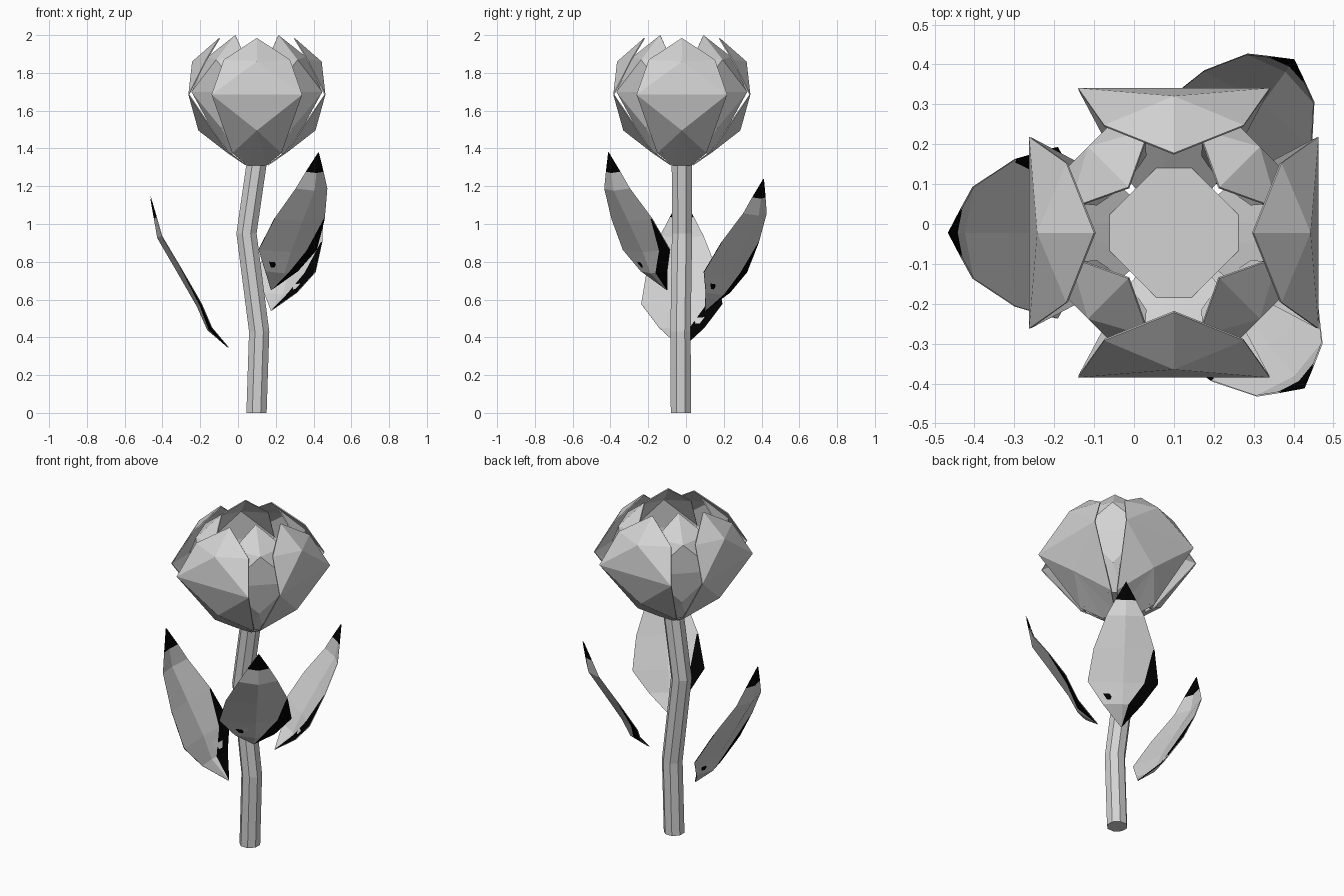
import bpy, math
from mathutils import Matrix, Vector

if "Cube" in bpy.data.objects:
    bpy.data.objects.remove(bpy.data.objects["Cube"])


def material(name, v):
    m = bpy.data.materials.new(name)
    m.diffuse_color = (v, v, v, 1)
    m.use_nodes = True
    m.node_tree.nodes["Principled BSDF"].inputs["Base Color"].default_value = m.diffuse_color
    return m


grey = material("light_grey", 0.65)
black = material("black", 0.0)
CX, CY = 0.1, -0.022  # bloom axis


def make(name, verts, faces):
    me = bpy.data.meshes.new(name)
    me.from_pydata([tuple(v) for v in verts], [], faces)
    me.materials.append(grey)
    ob = bpy.data.objects.new(name, me)
    bpy.context.collection.objects.link(ob)
    return ob


# Petals: local frame is (lateral, outward radius, height)
def petal(name, angle, base, low, mid_low, corner, mid_high, side, tip):
    pts = []
    for p in (base, low, corner, side):
        pts += [(-p[0], p[1], p[2]), p]
    pts += [(0, *mid_low), (0, *mid_high), (0, *tip)]
    faces = [(0, 1, 8), (0, 8, 2), (1, 3, 8), (2, 8, 4), (3, 5, 8), (4, 8, 5),
             (4, 5, 9), (4, 9, 6), (5, 7, 9), (6, 9, 10), (7, 10, 9)]
    m = Matrix.Translation((CX, CY, 0)) @ Matrix.Rotation(angle, 4, 'Z')
    # lateral axis mirrored so that faces point outward
    ob = make(name, [m @ Vector((-x, y, z)) for x, y, z in pts], faces)
    mod = ob.modifiers.new("thickness", 'SOLIDIFY')
    mod.thickness = 0.006
    mod.offset = -1


for i in range(4):
    a = i * math.pi / 2
    petal(f"outer_petal_{i + 1}", a, (0.05, 0.06, 1.31), (0.13, 0.155, 1.375),
          (0.31, 1.495), (0.24, 0.363, 1.685), (0.343, 1.86),
          (0.175, 0.27, 1.87), (0.2, 1.985))
    petal(f"inner_petal_{i + 1}", a + math.pi / 4, (0.035, 0.18, 1.372), (0.09, 0.19, 1.43),
          (0.27, 1.51), (0.185, 0.305, 1.70), (0.305, 1.87),
          (0.14, 0.228, 1.885), (0.162, 2.0))

# Floor inside the bloom: a square with cut corners
ring = []
for i in range(4):
    m = Matrix.Rotation(i * math.pi / 2, 3, 'Z')
    ring += [m @ Vector((0.162, -0.045, 0)), m @ Vector((0.162, 0.045, 0))]
make("bloom_floor", [Vector((CX + v.x, CY + v.y, 1.395)) for v in ring], [tuple(range(8))])

# Bent eight-sided stem
path = [(0.098, -0.027, 0), (0.112, -0.029, 0.43), (0.045, -0.021, 0.95), (0.1, -0.022, 1.33)]
verts = []
for x, y, z in path:
    for k in range(8):
        t = math.pi / 8 + k * math.pi / 4
        verts.append((x + 0.058 * math.cos(t), y + 0.058 * math.sin(t), z))
faces = [tuple(range(7, -1, -1)), tuple(range(24, 32))]
for r in range(3):
    for k in range(8):
        n = (k + 1) % 8
        faces.append((r * 8 + k, r * 8 + n, r * 8 + 8 + n, r * 8 + 8 + k))
make("stem", verts, faces)

# Leaves: rows of (fraction of reach, fraction of height, half width)
ROWS = [(0, 0, 0), (0.25, 0.13, 0.12), (0.38, 0.285, 0.215), (0.63, 0.51, 0.185),
        (0.88, 0.73, 0.115), (0.935, 0.855, 0.064), (1, 1, 0)]
# inner edge of the black side strip on each row, as a fraction of half width
STRIP = [0.5, 0.3, 0.6, 0.95, 0.97, 0.97, 0.97]


def leaf(name, base, angle, reach, height, width):
    d = Vector((math.cos(angle), math.sin(angle), 0))
    s = Vector((d.y, -d.x, 0))  # right-hand side as seen from the stem
    up = Vector((0, 0, 1))
    thick = (up * reach - d * height).normalized() * 0.002
    verts, faces, mats = [], [], []
    # one sheet faces the stem, the other faces away; each has its own right edge
    for sign in (1, -1):
        o = len(verts)
        for (r, h, w), strip in zip(ROWS, STRIP):
            c = Vector(base) + d * r * reach + up * h * height + thick * sign
            for u in (-1, 0, strip, 1):
                fold = (d - up * 0.5) * 0.012 * (1 - 2 * abs(u)) * min(1, w * 8)
                verts.append(c + s * sign * u * w * width + fold)
        for i in range(len(ROWS) - 1):
            for j in range(3):
                a = o + i * 4 + j
                q = (a, a + 1, a + 5, a + 4)
                if i == 0:
                    q = (a, a + 5, a + 4)
                elif i == len(ROWS) - 2:
                    q = (a, a + 1, a + 4)
                faces.append(q)
                # black leaf tip and lower right edge
                mats.append(1 if i == len(ROWS) - 2 or (j == 2 and i < 3) else 0)
    ob = make(name, verts, faces)
    ob.data.materials.append(black)
    for p, m in zip(ob.data.polygons, mats):
        p.material_index = m


leaf("left_leaf", (-0.045, -0.022, 0.34), math.pi, 0.42, 0.81, 1.0)
leaf("front_right_leaf", (0.175, -0.1, 0.65), math.radians(-51), 0.4, 0.73, 0.92)
leaf("back_right_leaf", (0.175, 0.1, 0.54), math.radians(54), 0.385, 0.7, 0.9)
